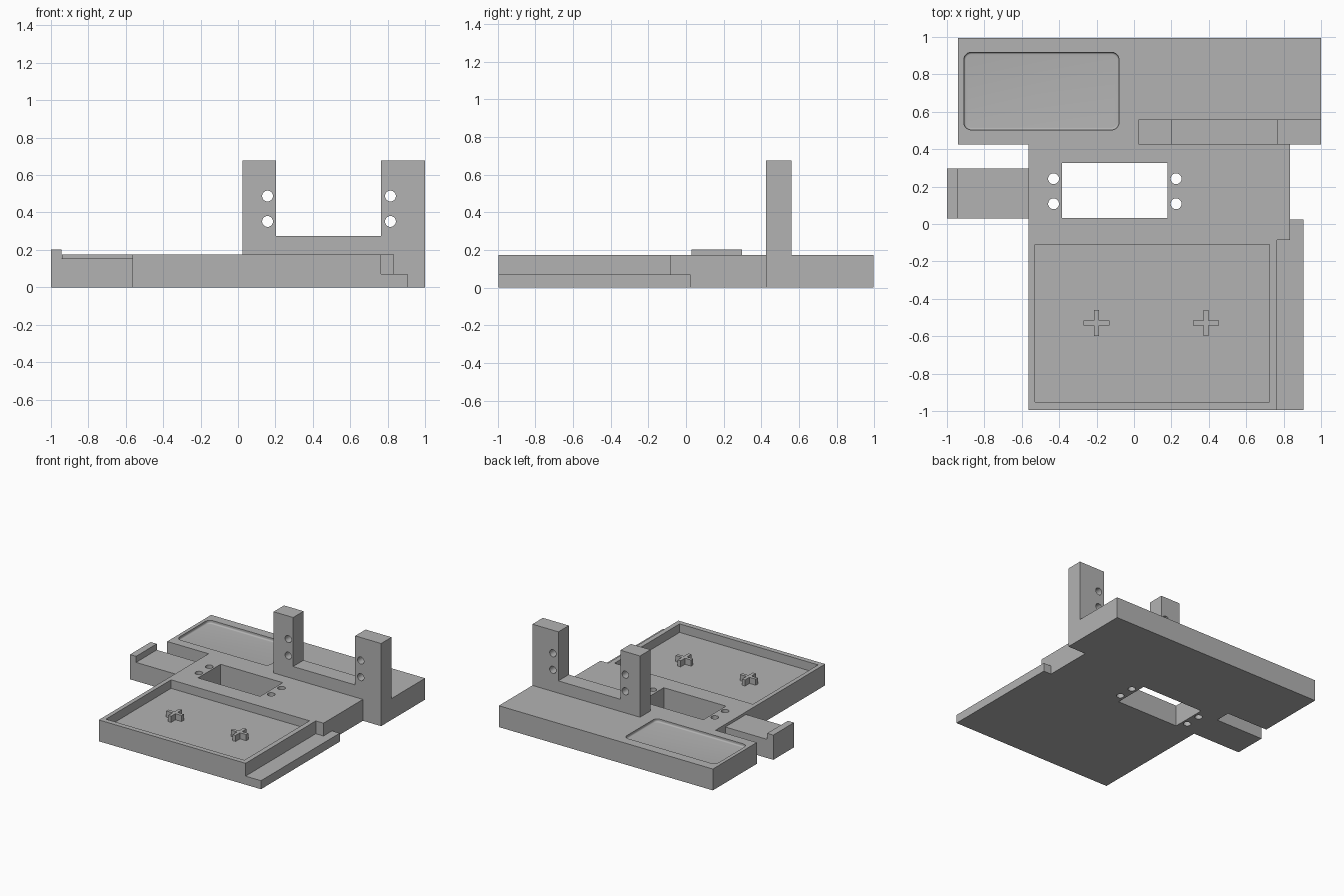
import bpy, bmesh
from math import pi
from mathutils import Matrix, Vector

cube = bpy.data.objects.get("Cube")
if cube:
    bpy.data.objects.remove(cube, do_unlink=True)

grey = bpy.data.materials.new("plain grey")
grey.use_nodes = True
colour = (0.45, 0.45, 0.45, 1)
grey.diffuse_color = colour
grey.node_tree.nodes["Principled BSDF"].inputs["Base Color"].default_value = colour

TOP = 0.175      # upper surface of the main plate
FLOOR = 0.105    # floor of the front tray


def add_object(name, bm):
    bmesh.ops.recalc_face_normals(bm, faces=bm.faces)
    mesh = bpy.data.meshes.new(name)
    bm.to_mesh(mesh)
    bm.free()
    mesh.materials.append(grey)
    obj = bpy.data.objects.new(name, mesh)
    bpy.context.collection.objects.link(obj)
    return obj


def prism(name, points, offset):
    """Extrude a flat outline along an offset."""
    bm = bmesh.new()
    face = bm.faces.new([bm.verts.new(p) for p in points])
    grown = bmesh.ops.extrude_face_region(bm, geom=[face])["geom"]
    verts = [v for v in grown if isinstance(v, bmesh.types.BMVert)]
    bmesh.ops.translate(bm, verts=verts, vec=Vector(offset))
    return add_object(name, bm)


def box(name, x0, x1, y0, y1, z0, z1):
    outline = [(x0, y0, z0), (x1, y0, z0), (x1, y1, z0), (x0, y1, z0)]
    return prism(name, outline, (0, 0, z1 - z0))


def drill(centre, axis):
    bm = bmesh.new()
    turn = Matrix.Rotation(pi / 2, 4, "X") if axis == "Y" else Matrix()
    bmesh.ops.create_cone(bm, cap_ends=True, segments=32, radius1=0.029,
                          radius2=0.029, depth=0.6,
                          matrix=Matrix.Translation(centre) @ turn)
    return add_object("drill", bm)


def apply_modifiers(obj):
    graph = bpy.context.evaluated_depsgraph_get()
    mesh = bpy.data.meshes.new_from_object(obj.evaluated_get(graph))
    obj.modifiers.clear()
    obj.data = mesh


def cut(obj, cutters):
    for c in cutters:
        m = obj.modifiers.new("cut", "BOOLEAN")
        m.operation = "DIFFERENCE"
        m.solver = "EXACT"
        m.object = c
    apply_modifiers(obj)
    for c in cutters:
        bpy.data.objects.remove(c, do_unlink=True)


def bevel_edges(obj, width, test):
    bm = bmesh.new()
    bm.from_mesh(obj.data)
    edges = [e for e in bm.edges if test(*(v.co for v in e.verts))]
    bmesh.ops.bevel(bm, geom=edges, offset=width, segments=6,
                    profile=0.5, affect="EDGES")
    bm.to_mesh(obj.data)
    bm.free()


# Main plate: wide rear, narrower middle and front
outline = [(-0.565, -0.995), (0.765, -0.995), (0.765, -0.085), (0.835, -0.085),
           (0.835, 0.425), (1, 0.425), (1, 0.995), (-0.94, 0.995),
           (-0.94, 0.425), (-0.565, 0.425)]
plate = prism("main_plate", [(x, y, 0) for x, y in outline], (0, 0, TOP))

# Shallow rounded rear pocket
pocket = box("pocket", -0.91, -0.08, 0.503, 0.918, TOP - 0.025, TOP + 0.1)
bevel_edges(pocket, 0.04, lambda a, b: abs(a.z - b.z) > 0.05)
bevel_edges(pocket, 0.012, lambda a, b: max(a.z, b.z) < TOP)

# Front tray, window and screw holes
tray = box("tray", -0.53, 0.725, -0.953, -0.11, FLOOR, TOP + 0.1)
window = box("window", -0.385, 0.178, 0.033, 0.325, -0.1, TOP + 0.1)
holes = [drill((x, y, 0.1), "Z") for x in (-0.43, 0.225) for y in (0.108, 0.242)]
cut(plate, [pocket, tray, window] + holes)

# Cross-shaped pegs on the tray floor
for side, x in (("right", -0.2), ("left", 0.385)):
    half, arm, y = 0.0135, 0.07, -0.53
    quarter = [(arm, -half), (arm, half), (half, half)]
    cross = []
    for turn in range(4):
        r = Matrix.Rotation(turn * pi / 2, 2)
        for p in quarter:
            q = r @ Vector(p)
            cross.append((x + q.x, y + q.y, FLOOR - 0.005))
    prism(side + "_cross_peg", cross, (0, 0, 0.055))

# Low ledge on the left side
box("side_ledge", 0.765, 0.905, -0.995, 0.025, 0, 0.07)

# Right arm with an upturned end
arm_profile = [(-1, 0), (-0.565, 0), (-0.565, 0.153), (-0.945, 0.153),
               (-0.945, 0.203), (-1, 0.203)]
prism("side_arm", [(x, 0.03, z) for x, z in arm_profile], (0, 0.268, 0))

# Upright bracket with two drilled posts
u_profile = [(0.025, TOP), (1, TOP), (1, 0.677), (0.765, 0.677),
             (0.765, 0.275), (0.202, 0.275), (0.202, 0.677), (0.025, 0.677)]
bracket = prism("upright_bracket", [(x, 0.425, z) for x, z in u_profile], (0, 0.135, 0))
cut(bracket, [drill((x, 0.49, z), "Y") for x in (0.158, 0.815) for z in (0.352, 0.488)])

# Smooth only the round holes and fillets
for obj in (plate, bracket):
    bpy.ops.object.select_all(action="DESELECT")
    obj.select_set(True)
    bpy.context.view_layer.objects.active = obj
    bpy.ops.object.shade_smooth_by_angle(angle=0.5)
